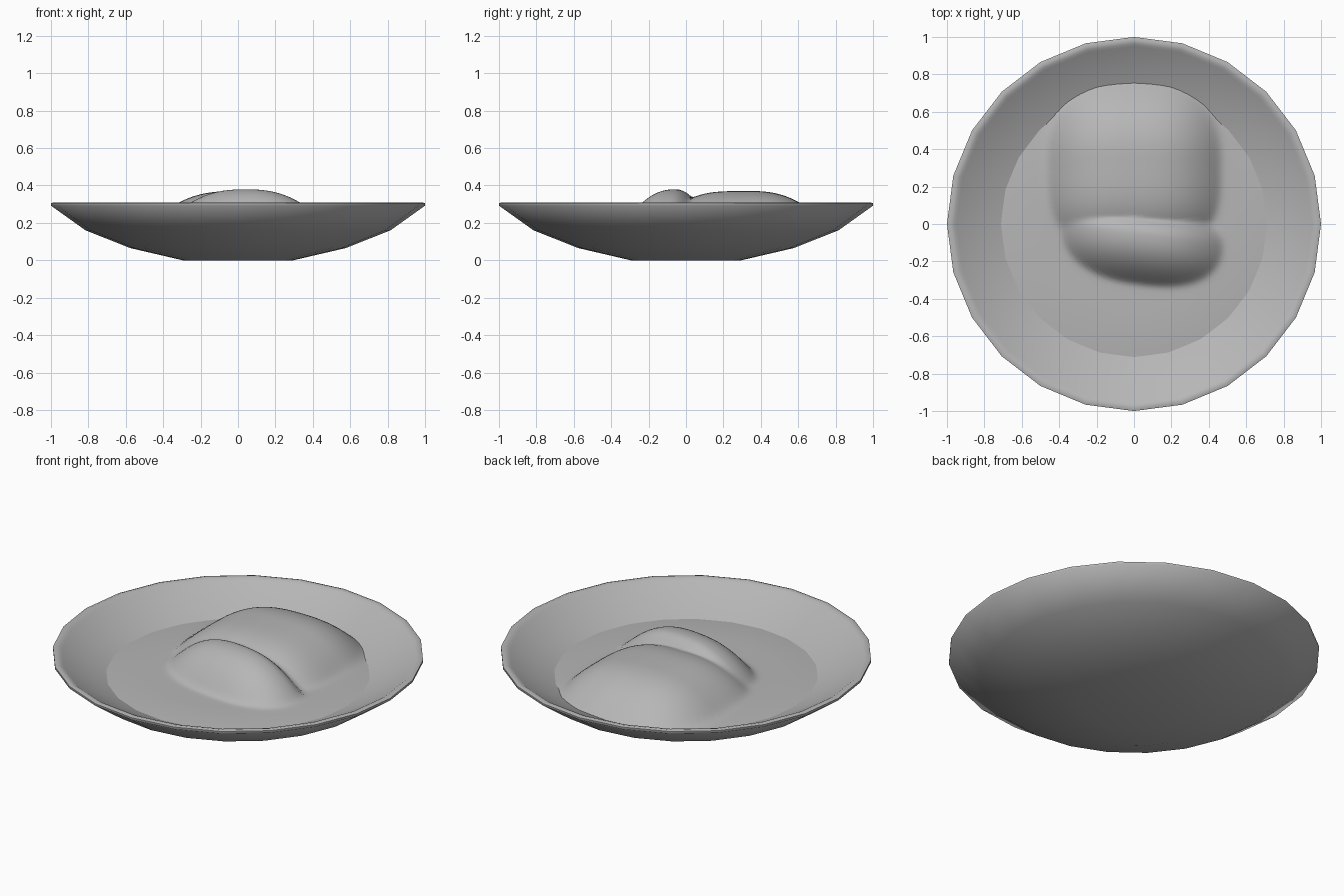
import bpy, bmesh, math

if "Cube" in bpy.data.objects:
    bpy.data.objects.remove(bpy.data.objects["Cube"])

grey = bpy.data.materials.new("dark_grey")
grey.diffuse_color = (0.47, 0.47, 0.47, 1)
grey.use_nodes = True
grey.node_tree.nodes["Principled BSDF"].inputs["Base Color"].default_value = grey.diffuse_color


def finish(name, bm, angle):
    bmesh.ops.recalc_face_normals(bm, faces=bm.faces[:])
    mesh = bpy.data.meshes.new(name)
    bm.to_mesh(mesh)
    bm.free()
    mesh.materials.append(grey)
    obj = bpy.data.objects.new(name, mesh)
    bpy.context.collection.objects.link(obj)
    bpy.ops.object.select_all(action='DESELECT')
    obj.select_set(True)
    bpy.context.view_layer.objects.active = obj
    bpy.ops.object.shade_smooth_by_angle(angle=math.radians(angle))
    return obj


def revolve(bm, radii, sides, height):
    """Rings of vertices about z, closed to a centre point wherever the radius is 0."""
    prev = None
    for i, r in enumerate(radii):
        if r == 0:
            ring = [bm.verts.new((0, 0, height(i, 0, 0)))] * sides
        else:
            ring = []
            for k in range(sides):
                a = 2 * math.pi * k / sides
                x, y = r * math.cos(a), r * math.sin(a)
                ring.append(bm.verts.new((x, y, height(i, x, y))))
        if prev:
            for k in range(sides):
                j = (k + 1) % sides
                quad = list(dict.fromkeys((prev[k], prev[j], ring[j], ring[k])))
                bm.faces.new(quad)
        prev = ring


# Shallow plate: outer shell, rim and inner shell
profile = [(0, 0), (0.295, 0), (0.575, 0.065), (0.815, 0.16), (1.0, 0.292),
           (1.0, 0.305), (0.985, 0.31), (0.965, 0.305), (0.95, 0.295),
           (0.8, 0.215), (0.57, 0.12), (0.28, 0.05), (0, 0.05)]
bm = bmesh.new()
revolve(bm, [p[0] for p in profile], 24, lambda i, x, y: profile[i][1])
finish("plate", bm, 60)

# Sauce surface with a rounded rice mound behind and a slanted ridge in front
LEVEL = 0.188


def dome(u, v, pu, pv, top):
    """Rounded mound whose foot flares softly into the sauce."""
    t = 1.04 - abs(u) ** pu - abs(v) ** pv
    t = (t + math.sqrt(t * t + 0.012)) / 2
    return top * (t - 0.003) / 1.04 if t > 0.003 else 0


def smooth_max(a, b, k=0.012):
    return (a + b + math.sqrt((a - b) ** 2 + k * k)) / 2


def food_height(i, x, y):
    dy = y - 0.35
    rice = dome(x / 0.46, dy / (0.42 if dy > 0 else 0.47), 2.8,
                2.3 if dy > 0 else 4, 0.186)
    u = x - 0.04
    v = y + 0.06 + 0.12 * u
    ridge = dome(u / 0.43, v / (0.16 if v > 0 else 0.26), 2.5,
                 2.2, 0.195)
    # sauce dips gently from the middle to the plate wall
    r = math.hypot(x, y)
    sauce = LEVEL - 0.02 * max(0, (r - 0.45) / 0.34) ** 2
    return sauce + smooth_max(rice, ridge) - 0.004


bm = bmesh.new()
RINGS = 44
revolve(bm, [0.79 * i / RINGS for i in range(RINGS + 1)], 96, food_height)
finish("food", bm, 180)
